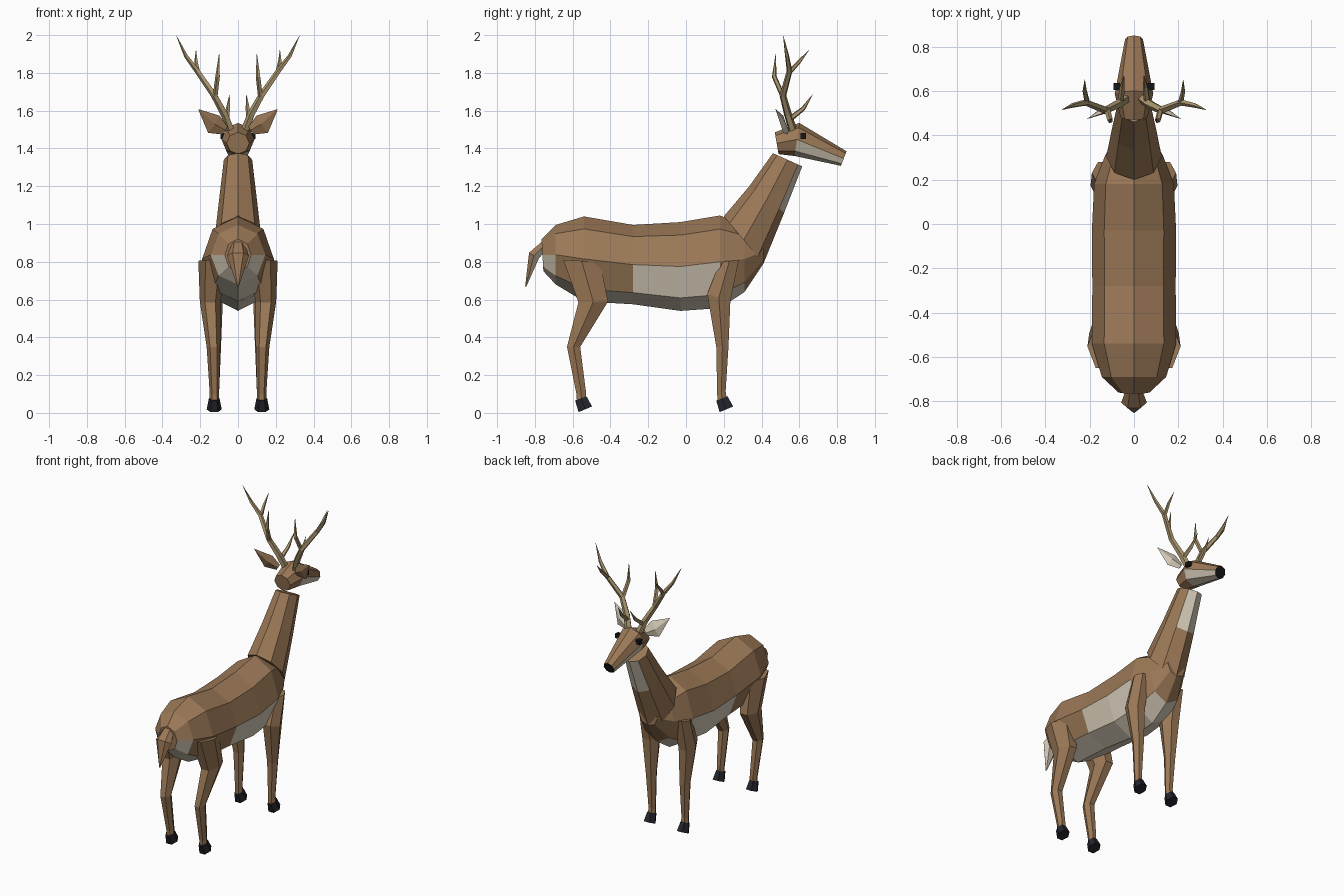
import bpy, bmesh, math
from mathutils import Vector as V

if "Cube" in bpy.data.objects:
    bpy.data.objects.remove(bpy.data.objects["Cube"])


def material(name, rgb):
    m = bpy.data.materials.new(name)
    m.diffuse_color = (*rgb, 1)
    m.use_nodes = True
    m.node_tree.nodes["Principled BSDF"].inputs["Base Color"].default_value = m.diffuse_color
    return m


BROWN = material("brown coat", (0.33, 0.19, 0.095))
CREAM = material("cream fur", (0.67, 0.60, 0.48))
HORN = material("antler tan", (0.41, 0.31, 0.16))
HOOF = material("dark hoof", (0.017, 0.017, 0.026))
BLACK = material("black nose and eye", (0.008, 0.008, 0.01))


def loft(name, rings, n, mats, rule=None):
    """Skin rings (centre, u, v) with n sides; rule(face) gives a material index."""
    bm = bmesh.new()
    loops = []
    for c, u, v in rings:
        angles = [2 * math.pi * i / n for i in range(n)]
        loops.append([bm.verts.new(c + u * math.cos(a) + v * math.sin(a)) for a in angles])
    for a, b in zip(loops, loops[1:]):
        for i in range(n):
            j = (i + 1) % n
            bm.faces.new((a[i], a[j], b[j], b[i]))
    bm.faces.new(loops[0])
    bm.faces.new(loops[-1])
    bmesh.ops.recalc_face_normals(bm, faces=bm.faces)
    if rule:
        for f in bm.faces:
            f.material_index = int(rule(f, f.calc_center_median()))
    me = bpy.data.meshes.new(name)
    bm.to_mesh(me)
    bm.free()
    for m in mats:
        me.materials.append(m)
    ob = bpy.data.objects.new(name, me)
    bpy.context.collection.objects.link(ob)
    return ob


def section(hw, y1, z1, y2, z2, x=0, stretch=1):
    """Ring through two side-view points, with a half width."""
    a, b = V((x, y1, z1)), V((x, y2, z2))
    return (a + b) / 2, V((hw, 0, 0)), (a - b) / 2 * stretch


def tube(name, pts, radii, mat, n=5):
    """Tapered tube along a path."""
    pts = [V(p) for p in pts]
    rings = []
    for i, p in enumerate(pts):
        d = (pts[min(i + 1, len(pts) - 1)] - pts[max(i - 1, 0)]).normalized()
        u = d.cross(V((0, 1, 0))).normalized()
        rings.append((p, u * radii[i], d.cross(u) * radii[i]))
    return loft(name, rings, n, [mat])


# Body: cream rump, belly and lower flanks
def body_rule(f, c):
    if c.y < -0.7:
        return c.z < 0.83
    if c.y > 0.3:
        return False
    steep = f.normal.z < -0.75
    flank = f.normal.z < -0.1 and -0.29 < c.y < 0.17
    return steep or flank


body = [(0.07, -0.765, 0.92, -0.755, 0.75), (0.145, -0.69, 0.995, -0.69, 0.68),
        (0.19, -0.54, 1.04, -0.54, 0.59), (0.188, -0.28, 0.995, -0.28, 0.575),
        (0.19, -0.03, 1.01, -0.03, 0.54), (0.18, 0.18, 1.045, 0.18, 0.555),
        (0.13, 0.31, 0.99, 0.31, 0.64), (0.07, 0.41, 0.92, 0.41, 0.79)]
loft("body", [section(*r) for r in body], 8, [BROWN, CREAM], body_rule)

# Neck with cream throat
neck = [(0.125, 0.20, 1.04, 0.41, 0.79), (0.10, 0.335, 1.20, 0.52, 1.06),
        (0.075, 0.46, 1.375, 0.615, 1.305)]
loft("neck", [section(*r) for r in neck], 8, [BROWN, CREAM],
     lambda f, c: c.z > 1.1 and f.normal.y > 0.7 and f.normal.z < 0)

# Head with cream jaw and black nose cap
head = [(0.06, 0.47, 1.485, 0.49, 1.37), (0.087, 0.60, 1.535, 0.575, 1.36),
        (0.04, 0.85, 1.385, 0.82, 1.308)]


def head_rule(f, c):
    if c.y > 0.8:
        return 2
    return c.y > 0.6 and f.normal.z < -0.1


loft("head", [section(*r) for r in head], 8, [BROWN, CREAM, BLACK], head_rule)

# Tail with cream underside
tail = [(0.03, -0.735, 0.935, -0.73, 0.87), (0.058, -0.835, 0.85, -0.775, 0.815),
        (0.004, -0.852, 0.67, -0.844, 0.67)]
loft("tail", [section(*r) for r in tail], 6, [BROWN, CREAM],
     lambda f, c: f.normal.y > 0.3 and c.z < 0.87)

# Legs: half width, back y/z, front y/z, x
front_leg = [(0.055, 0.18, 0.80, 0.28, 0.81, 0.135), (0.058, 0.112, 0.63, 0.235, 0.59, 0.138),
             (0.038, 0.16, 0.35, 0.225, 0.35, 0.128), (0.025, 0.165, 0.10, 0.21, 0.115, 0.125),
             (0.026, 0.167, 0.06, 0.215, 0.08, 0.125)]
hind_leg = [(0.075, -0.65, 0.81, -0.455, 0.80, 0.135), (0.055, -0.57, 0.585, -0.412, 0.59, 0.147),
            (0.036, -0.63, 0.35, -0.56, 0.35, 0.13), (0.025, -0.58, 0.10, -0.53, 0.115, 0.125),
            (0.026, -0.578, 0.06, -0.53, 0.08, 0.125)]
hoof = [(0.028, 0.16, 0.065, 0.22, 0.088), (0.04, 0.178, 0.004, 0.25, 0.034)]

# Antler beam and tines: path and radii
antler = {
    "beam": ([(0.04, 0.565, 1.50), (0.07, 0.54, 1.58), (0.125, 0.513, 1.68),
              (0.215, 0.548, 1.81), (0.275, 0.535, 1.89), (0.325, 0.515, 1.995)],
             [0.023, 0.021, 0.018, 0.015, 0.011, 0.001]),
    "brow_tine": ([(0.06, 0.55, 1.555), (0.052, 0.62, 1.61), (0.045, 0.67, 1.685)],
                  [0.015, 0.012, 0.001]),
    "rear_tine": ([(0.12, 0.513, 1.675), (0.107, 0.467, 1.78), (0.10, 0.475, 1.9)],
                  [0.014, 0.013, 0.001]),
    "top_tine": ([(0.21, 0.545, 1.80), (0.222, 0.60, 1.86), (0.222, 0.65, 1.92)],
                 [0.013, 0.010, 0.001]),
}

for s, side in ((-1, "left"), (1, "right")):
    # Legs and hooves
    for part, rings, dy in (("front", front_leg, 0), ("hind", hind_leg, -0.747)):
        loft(f"{side}_{part}_leg",
             [section(*r[:5], x=s * r[5], stretch=1.15) for r in rings], 6, [BROWN])
        loft(f"{side}_{part}_hoof",
             [section(w, a + dy, b, c + dy, d, s * 0.126, 1.15) for w, a, b, c, d in hoof],
             6, [HOOF])

    # Antler
    for part, (pts, radii) in antler.items():
        tube(f"{side}_antler_{part}", [(s * x, y, z) for x, y, z in pts], radii, HORN)

    # Ear with cream front
    wide, thick = V((-0.55 * s, 0, 0.83)), V((0.4 * s, 0.9, 0))
    ear = [((0.07, 0.535, 1.495), 0.025, 0.012), ((0.128, 0.515, 1.528), 0.055, 0.016),
           ((0.21, 0.475, 1.607), 0.001, 0.001)]
    loft(f"{side}_ear", [(V((s * c[0], c[1], c[2])), wide * w, thick * t) for c, w, t in ear],
         4, [BROWN, CREAM], lambda f, c: f.normal.dot(thick) > 0.1)

    # Eye
    bpy.ops.mesh.primitive_cube_add(size=0.03, location=(s * 0.078, 0.62, 1.466))
    eye = bpy.context.object
    eye.name = f"{side}_eye"
    eye.data.materials.append(BLACK)
